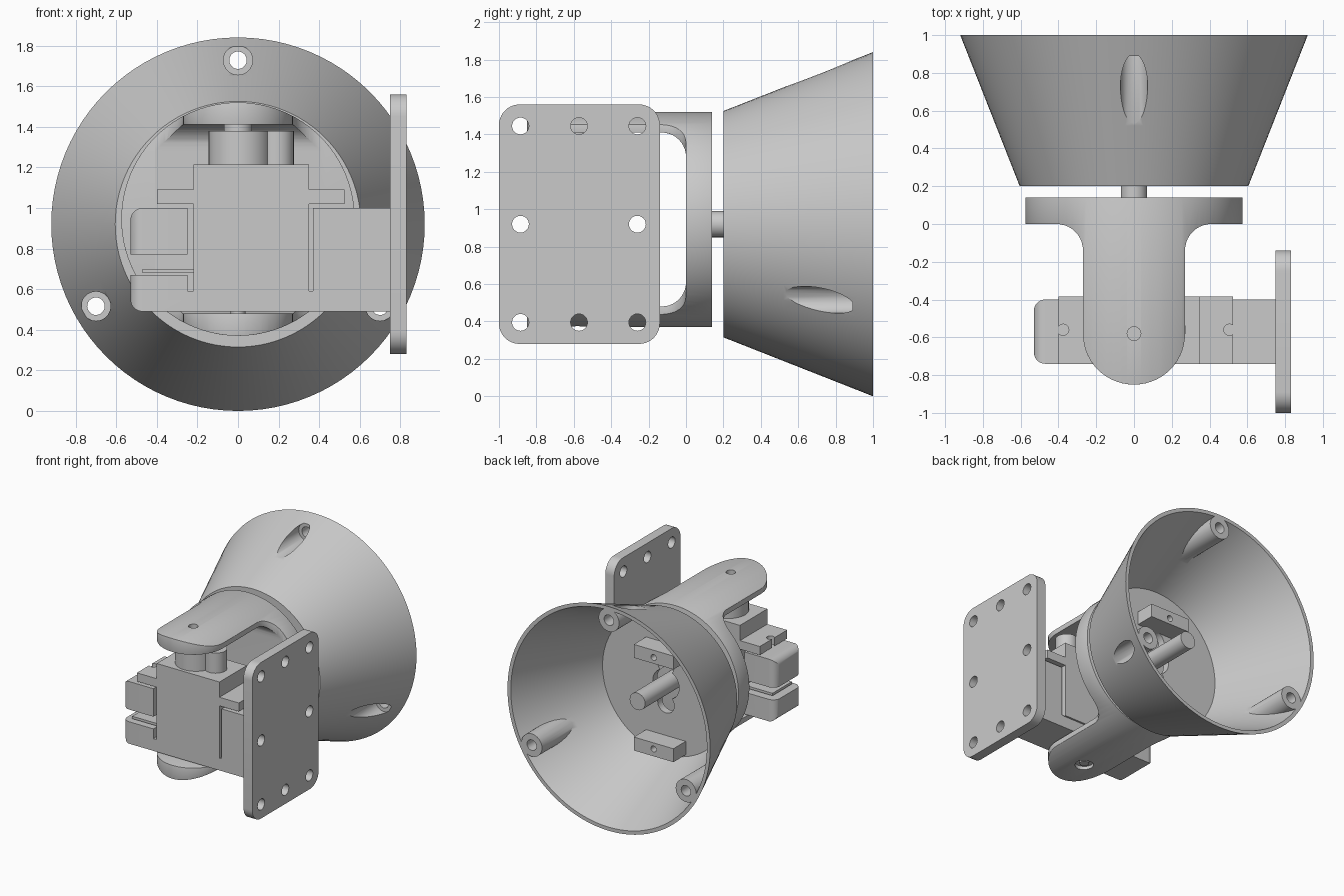
import bpy, bmesh, math
from mathutils import Vector

if "Cube" in bpy.data.objects:
    bpy.data.objects.remove(bpy.data.objects["Cube"])

grey = bpy.data.materials.new("plain_grey")
grey.use_nodes = True
grey.diffuse_color = (0.59, 0.59, 0.59, 1)
grey.node_tree.nodes["Principled BSDF"].inputs["Base Color"].default_value = (0.59, 0.59, 0.59, 1)

AXIS_MID = 0.92    # height of the horn axis
YOKE_MID = 0.945   # height of the yoke centre
PIVOT_Y = -0.58    # pivot line of the yoke


def make(name, bm):
    bmesh.ops.recalc_face_normals(bm, faces=bm.faces)
    mesh = bpy.data.meshes.new(name)
    bm.to_mesh(mesh)
    bm.free()
    mesh.materials.append(grey)
    obj = bpy.data.objects.new(name, mesh)
    bpy.context.collection.objects.link(obj)
    return obj


def fillet(points, steps=10):
    """Round the corners of a polygon given as (a, b, radius)."""
    out = []
    for i, (a, b, r) in enumerate(points):
        p = Vector((a, b))
        if r == 0:
            out.append(p)
            continue
        u = (Vector(points[i - 1][:2]) - p).normalized()
        v = (Vector(points[(i + 1) % len(points)][:2]) - p).normalized()
        half = u.angle(v) / 2
        centre = p + (u + v).normalized() * r / math.sin(half)
        start = (p + u * r / math.tan(half) - centre).normalized()
        end = (p + v * r / math.tan(half) - centre).normalized()
        out += [centre + start.slerp(end, k / steps).normalized() * r for k in range(steps + 1)]
    return out


def rect(a0, a1, b0, b1, r=0.0):
    return fillet([(a0, b0, r), (a1, b0, r), (a1, b1, r), (a0, b1, r)])


def circle(a, b, r, n=32):
    return [Vector((a + r * math.cos(math.tau * k / n), b + r * math.sin(math.tau * k / n)))
            for k in range(n)]


def prism(name, outline, axis, lo, hi):
    """Extrude an outline along x (y,z), y (x,z) or z (x,y)."""
    place = {"x": lambda p: (lo, p.x, p.y), "y": lambda p: (p.x, lo, p.y),
             "z": lambda p: (p.x, p.y, lo)}[axis]
    bm = bmesh.new()
    face = bm.faces.new([bm.verts.new(place(p)) for p in outline])
    grown = bmesh.ops.extrude_face_region(bm, geom=[face])["geom"]
    shift = Vector([(hi - lo) * (axis == k) for k in "xyz"])
    bmesh.ops.translate(bm, vec=shift, verts=[g for g in grown if isinstance(g, bmesh.types.BMVert)])
    return make(name, bm)


def frustum(name, r0, y0, r1, y1, n=96, bands=10):
    """Cone section along y around the horn axis."""
    bm = bmesh.new()
    rings = []
    for b in range(bands + 1):
        t = b / bands
        outline = circle(0, AXIS_MID, r0 + (r1 - r0) * t, n)
        rings.append([bm.verts.new((p.x, y0 + (y1 - y0) * t, p.y)) for p in outline])
    for low, high in zip(rings, rings[1:]):
        for k in range(n):
            j = (k + 1) % n
            bm.faces.new((low[k], low[j], high[j], high[k]))
    bm.faces.new(rings[0])
    bm.faces.new(rings[-1])
    return make(name, bm)


def bake(obj):
    graph = bpy.context.evaluated_depsgraph_get()
    mesh = bpy.data.meshes.new_from_object(obj.evaluated_get(graph))
    obj.modifiers.clear()
    obj.data = mesh


def boolean(obj, other, operation="DIFFERENCE"):
    mod = obj.modifiers.new("cut", "BOOLEAN")
    mod.operation, mod.object, mod.solver = operation, other, "EXACT"
    bake(obj)
    bpy.data.objects.remove(other)


def bevel(obj, width, segments=3, angle=40):
    mod = obj.modifiers.new("round", "BEVEL")
    mod.width, mod.segments = width, segments
    mod.limit_method, mod.angle_limit = "ANGLE", math.radians(angle)
    bake(obj)


# Horn: hollow cone with three screw bosses inside the wall
horn = frustum("horn", 0.605, 0.2, 0.92, 1.0)
hollow = frustum("hollow", 0.575, 0.26, 0.8985, 1.02)
spots = [(0.808 * math.cos(math.radians(d)), AXIS_MID + 0.808 * math.sin(math.radians(d)))
         for d in (90, 210, 330)]
for x, z in spots:
    boolean(hollow, prism("boss", circle(x, z, 0.093), "y", 0.1, 1.2))
boolean(horn, hollow)
for x, z in spots:
    boolean(horn, prism("counterbore", circle(x, z, 0.072), "y", 0.1, 0.89))
    boolean(horn, prism("screw_hole", circle(x, z, 0.043), "y", 0.5, 1.2))
for dz, r in ((0, 0.12), (0.16, 0.075), (-0.16, 0.075)):
    boolean(horn, prism("floor_hole", circle(0, AXIS_MID + dz, r), "y", 0.1, 0.3))

# Blocks and shaft in the horn
for side, z, bottom, top in (("upper", 1.2, 0.05, 0.06), ("lower", 0.45, 0.06, 0.05)):
    block = prism(side + "_mount_block", rect(-0.18, 0.18, z - bottom, z + top), "y", 0.25, 0.42)
    boolean(block, prism("hole", circle(0, z, 0.025, 16), "y", 0.3, 0.5))
prism("horn_shaft", circle(0, AXIS_MID, 0.07), "y", 0.1, 0.63)

# Yoke: round back plate with two arms following its curve
half = [(0.65, 0.14, 0), (0.65, 0, 0), (0.27, 0, 0.14), (0.27, -0.85, 0.268)]
plan = fillet(half + [(-x, y, r) for x, y, r in reversed(half)], 14)
yoke = prism("yoke", plan, "z", 0.2, 1.7)
boolean(yoke, prism("drum", circle(0, YOKE_MID, 0.575, 96), "y", -1, 0.14), "INTERSECT")
gap = fillet([(-1.2, 0.48, 0), (0, 0.48, 0.13), (0, 1.41, 0.13), (-1.2, 1.41, 0)])
boolean(yoke, prism("gap", gap, "x", -1, 1))
bevel(yoke, 0.02)
boolean(yoke, prism("pivot_hole", circle(0, PIVOT_Y, 0.036), "z", 1.45, 1.7))
boolean(yoke, prism("countersink", circle(0, PIVOT_Y, 0.07), "z", 0.2, 0.4))
prism("lower_pivot_pin", circle(0, PIVOT_Y, 0.036), "z", 0.385, 0.5)

# Cradle: base, split left clamp and right arm to the wall plate
FRONT, REAR = -0.74, -0.4
cradle = prism("cradle", fillet([(-0.53, 0.49, 0.06), (0.76, 0.49, 0), (0.76, 1.0, 0),
                                 (-0.53, 1.0, 0.06)]), "y", FRONT, REAR)
ends = fillet([(-0.53, FRONT, 0.06), (0.8, FRONT, 0), (0.8, REAR, 0), (-0.53, REAR, 0.06)])
boolean(cradle, prism("ends", ends, "z", 0.4, 1.1), "INTERSECT")
boolean(cradle, prism("pocket", rect(-0.25, 0.37, 0.59, 1.2), "y", -1, 0))
boolean(cradle, prism("slot", rect(-0.6, -0.2, 0.67, 0.77), "y", -1, 0))
prism("cable_strip", rect(-0.47, -0.2, 0.68, 0.7), "y", -0.7, -0.45)

# Motor with mounting flange and gear housing
prism("motor_body", rect(-0.22, 0.35, 0.585, 1.215), "y", FRONT, REAR + 0.015)
flange = prism("motor_flange", rect(-0.4, 0.525, 1.02, 1.09), "y", FRONT, REAR + 0.015)
for x in (-0.375, 0.505):
    boolean(flange, prism("notch", circle(x, -0.56, 0.03, 20), "z", 0.9, 1.2))
    end = x + math.copysign(0.03, x)
    boolean(flange, prism("notch_slit", rect(min(x, end), max(x, end), -0.575, -0.545), "z", 0.9, 1.2))
prism("gear_housing", circle(0.01, -0.56, 0.155), "z", 1.2, 1.38)
prism("small_gear_housing", circle(0.19, -0.56, 0.085), "z", 1.2, 1.38)
prism("motor_shaft", circle(0, PIVOT_Y, 0.07), "z", 1.35, 1.43)

# Wall plate with eight holes round its edge
plate = prism("wall_plate", rect(-1.0, -0.14, 0.28, 1.56, 0.11), "x", 0.75, 0.83)
for y in (-0.885, -0.572, -0.26):
    for z in (0.395, 0.92, 1.445):
        if (y, z) != (-0.572, 0.92):
            boolean(plate, prism("bolt_hole", circle(y, z, 0.045, 24), "x", 0.6, 0.9))

# Smooth the curved walls, keep the edges crisp
bpy.ops.object.select_all(action="DESELECT")
for obj in bpy.context.collection.objects:
    if obj.type == "MESH" and obj.data.materials and obj.data.materials[0] == grey:
        obj.select_set(True)
        bpy.context.view_layer.objects.active = obj
bpy.ops.object.shade_smooth_by_angle(angle=math.radians(30))
